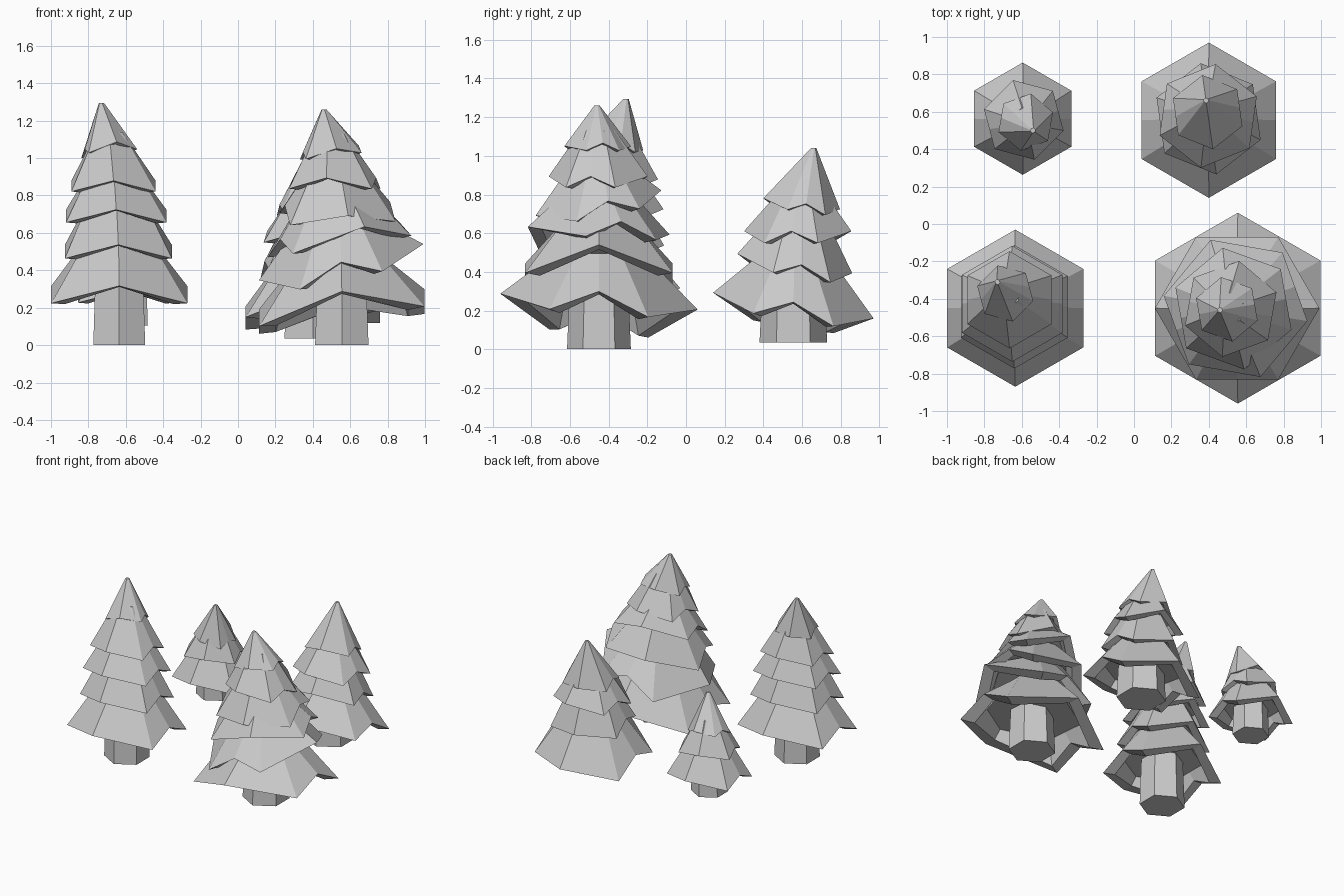
import bpy, bmesh
from math import sin, cos, radians

if "Cube" in bpy.data.objects:
    bpy.data.objects.remove(bpy.data.objects["Cube"])

COS30 = cos(radians(30))


def new_object(name, bm):
    bmesh.ops.recalc_face_normals(bm, faces=bm.faces)
    mesh = bpy.data.meshes.new(name)
    bm.to_mesh(mesh)
    bm.free()
    bpy.context.collection.objects.link(bpy.data.objects.new(name, mesh))


def loft(name, bm, rings):
    """Join rings into a closed flat-faced solid."""
    n = len(rings[0])
    for lo, hi in zip(rings, rings[1:]):
        for i in range(n):
            j = (i + 1) % n
            bm.faces.new((lo[i], lo[j], hi[j], hi[i]))
    bm.faces.new(rings[0])
    bm.faces.new(rings[-1])
    new_object(name, bm)


def ring(bm, centre, r, turn, droop=0, slope=(0, 0)):
    """Hexagon with raised front, back and side points and four drooping corners."""
    verts = []
    for ang in (0, 30, 90, 150, 180, 210, 270, 330):
        raised = ang % 90 == 0
        f = COS30 if ang % 180 == 0 else 1
        a = radians(ang + turn)
        dx, dy = r * f * cos(a), r * f * sin(a)
        dz = (droop if raised else -droop) + slope[0] * dx + slope[1] * dy
        verts.append(bm.verts.new((centre[0] + dx, centre[1] + dy, centre[2] + dz)))
    return verts


def skirt(name, c, r, turn, slope, top, top_r):
    """One branch layer: hem, underside lip, shallow recess, narrower top."""
    bm = bmesh.new()
    droop = r * 0.11
    lip = (c[0], c[1], c[2] - .005)
    recess = (c[0], c[1], c[2] + .22 * r)
    loft(name, bm, [ring(bm, top, top_r, turn),
                    ring(bm, c, r, turn, droop, slope),
                    ring(bm, lip, r * .8, turn, droop, slope),
                    ring(bm, recess, r * .68, turn, 0, slope)])


def trunk(name, x, y, z, r, top):
    bm = bmesh.new()
    loft(name, bm, [[bm.verts.new((x + s * cos(radians(30 + 60 * i)),
                                   y + s * sin(radians(30 + 60 * i)), h))
                     for i in range(6)] for s, h in ((r, z), (r * .9, top))])


# Trees: trunk (x, y, base z, radius), apex,
# tiers (z, radius, turn, optional slope along x and y)
TREES = {
    "front_left": ((-.635, -.45, 0, .16), (-.73, -.31, 1.295), [
        (.27, .42, 0), (.50, .33, 0), (.69, .31, 0), (.85, .26, 0), (1.04, .155, 15)]),
    "front_right": ((.555, -.45, 0, .165), (.46, -.46, 1.26), [
        (.19, .51, 0, .12, -.08), (.395, .44, 90, .22, 0), (.57, .39, 20, .15, 0),
        (.72, .33, 10, 0, .2), (.865, .26, -10), (1.03, .175, 10)]),
    "back_right": ((.40, .555, .035, .175), (.385, .66, 1.04), [
        (.18, .415, 0, .05, -.16), (.41, .30, 8, 0, -.17), (.58, .28, -8),
        (.73, .20, 8)]),
    "back_left": ((-.595, .563, .105, .13), (-.54, .50, .83), [
        (.26, .30, 0), (.44, .22, 15), (.57, .155, -10)]),
}

for name, (base, apex, tiers) in TREES.items():
    z0 = tiers[0][0]
    trunk(name + "_trunk", *base, z0 + .2)
    # Tier centres drift towards the leaning apex
    centres = []
    for tier in tiers:
        t = ((tier[0] - z0) / (apex[2] - z0)) ** 2
        centres.append((base[0] + (apex[0] - base[0]) * t,
                        base[1] + (apex[1] - base[1]) * t, tier[0]))
    for i, (z, r, turn, *slope) in enumerate(tiers):
        c = centres[i]
        if i == len(tiers) - 1:
            # Tip cone, its hem square to the lean
            top, top_r = apex, .014
            slope = [.7 * (c[k] - apex[k]) / (apex[2] - z) for k in (0, 1)]
        else:
            n = centres[i + 1]
            top, top_r = (n[0], n[1], n[2] + .1), tiers[i + 1][1] * .52
        skirt(f"{name}_branches_{i + 1}", c, r, turn, slope or (0, 0), top, top_r)
